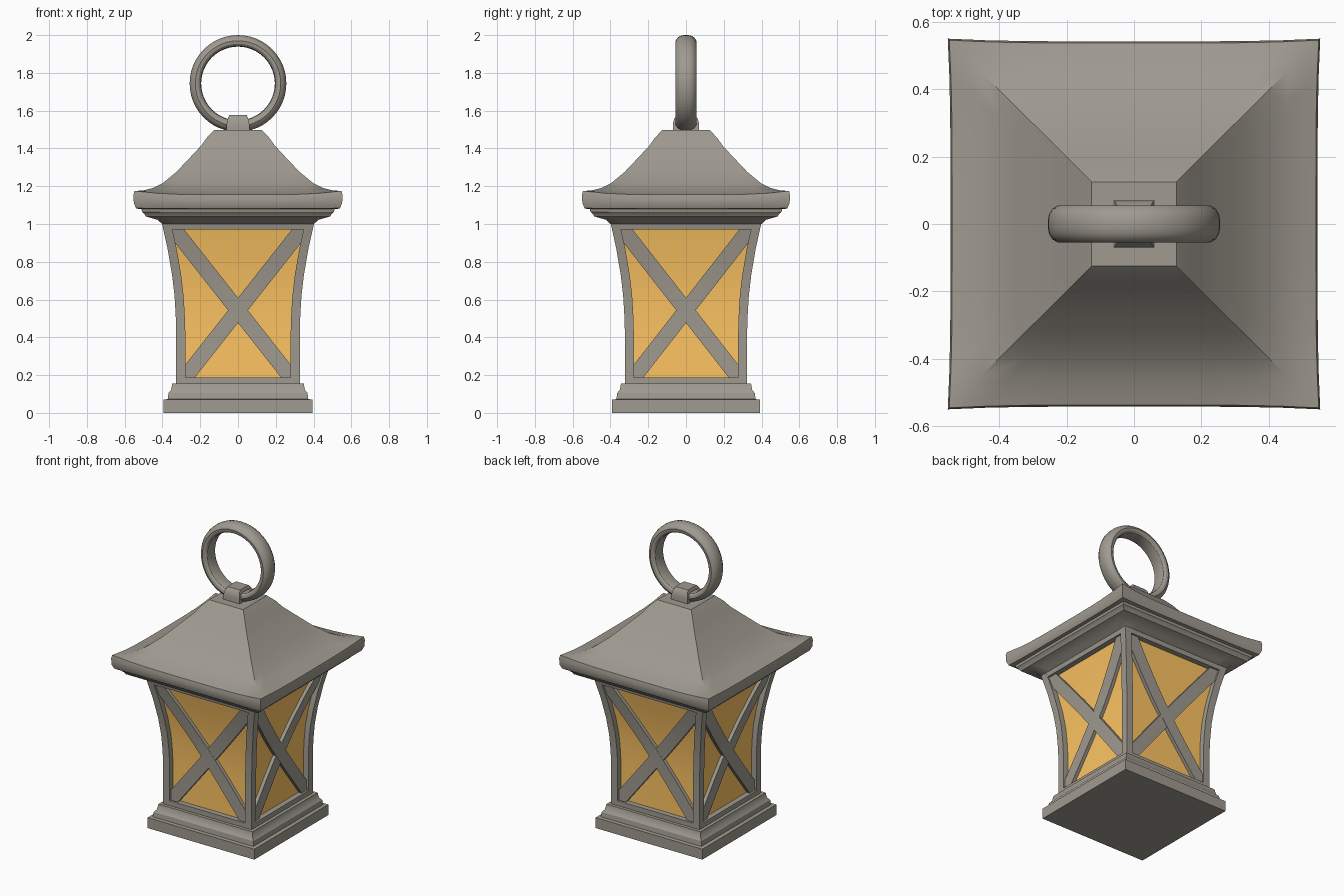
import bpy, math

if "Cube" in bpy.data.objects:
    bpy.data.objects.remove(bpy.data.objects["Cube"])

YS = 0.99  # lantern is a touch shallower than wide
BODY = [(0.15, .327), (0.43, .327), (0.52, .330), (0.62, .336), (0.73, .349), (0.87, .373), (1.0, .402)]


def material(name, color):
    mat = bpy.data.materials.new(name)
    mat.diffuse_color = color
    mat.use_nodes = True
    mat.node_tree.nodes["Principled BSDF"].inputs["Base Color"].default_value = mat.diffuse_color
    return mat


METAL = material("warm_grey_metal", (0.35, 0.325, 0.28, 1))
AMBER = material("amber_glass", (1.0, 0.56, 0.125, 1))


def half(z):
    """Half width of the flared body at height z."""
    z = min(max(z, BODY[0][0]), BODY[-1][0])
    for (a, p), (b, q) in zip(BODY, BODY[1:]):
        if z <= b:
            return p + (q - p) * (z - a) / (b - a)


def make(name, verts, faces, ys=1.0, mat=METAL):
    me = bpy.data.meshes.new(name)
    me.from_pydata([(x, y * ys, z) for x, y, z in verts], [], faces)
    me.materials.append(mat)
    ob = bpy.data.objects.new(name, me)
    bpy.context.collection.objects.link(ob)
    bpy.ops.object.select_all(action='DESELECT')
    ob.select_set(True)
    bpy.context.view_layer.objects.active = ob
    bpy.ops.object.mode_set(mode='EDIT')
    bpy.ops.mesh.select_all(action='SELECT')
    bpy.ops.mesh.normals_make_consistent(inside=False)
    bpy.ops.object.mode_set(mode='OBJECT')
    bpy.ops.object.shade_smooth_by_angle(angle=math.radians(30))
    return ob


def skin(rings, closed=False):
    """Join equal-sized rings of points into a tube, capped unless closed."""
    n = len(rings[0])
    verts = [p for r in rings for p in r]
    faces = []
    for i in range(len(rings) if closed else len(rings) - 1):
        j = (i + 1) % len(rings)
        faces += [(i*n + k, i*n + (k+1) % n, j*n + (k+1) % n, j*n + k) for k in range(n)]
    if not closed:
        faces += [tuple(range(n)), tuple(range(len(verts) - n, len(verts)))]
    return verts, faces


def spin(verts, q):
    """Quarter turns about z."""
    c, s = (1, 0, -1, 0)[q], (0, 1, 0, -1)[q]
    return [(x*c - y*s, x*s + y*c, z) for x, y, z in verts]


def square(r, z, seg=1, flare=0.0, lift=0.0):
    """Square ring whose corners can flare outward and lift."""
    side = []
    for i in range(seg):
        t = -1 + 2 * i / seg
        w = abs(t) ** 4
        side.append((r * t * (1 + flare * w), -r * (1 + flare * w), z + lift * w))
    return [p for q in range(4) for p in spin(side, q)]


# stepped base
base = [(.395, 0), (.395, .07), (.372, .073), (.368, .105), (.354, .122), (.348, .155), (.30, .156)]
make("base", *skin([square(r, z) for r, z in base]), YS)

# amber glass core
make("glass_panes", *skin([square(half(z) - .036, z) for z in
     (.15, .43, .52, .62, .73, .87, .99)]), YS, AMBER)

# four curved corner posts
for q in range(4):
    rings = []
    for z, h in BODY:
        g = h - .048
        rings.append([(-h, -h, z), (-g, -h, z), (-g, -g, z), (-h, -g, z)])
    v, f = skin(rings)
    make(f"corner_post_{q+1}", spin(v, q), f, YS)


def bar(name, a, b, w, recess, q):
    """Bar lying on the curved body face, from a to b in (across, height)."""
    dx, dz = b[0] - a[0], b[1] - a[1]
    d = math.hypot(dx, dz)
    nx, nz = -dz / d * w, dx / d * w
    rings = []
    for i in range(13):
        u, z = a[0] + dx * i / 12, a[1] + dz * i / 12
        p, r = (u + nx, z + nz), (u - nx, z - nz)
        rings.append([(p[0], -half(p[1]) + recess, p[1]), (r[0], -half(r[1]) + recess, r[1]),
                      (r[0], -half(r[1]) + .05, r[1]), (p[0], -half(p[1]) + .05, p[1])])
    v, f = skin(rings)
    make(name, spin(v, q), f, YS)


# rails and crossed bars on every side
for q in range(4):
    bar(f"top_rail_{q+1}", (-.36, .987), (.36, .987), .016, 0, q)
    bar(f"bottom_rail_{q+1}", (-.30, .17), (.30, .17), .018, 0, q)
    for s in (-1, 1):
        bar(f"cross_bar_{q+1}_{'a' if s < 0 else 'b'}", (s*.342, .977), (-s*.29, .175),
            .041, .013 + .0005 * s, q)

# roof: moulded underside, flared eave, concave slopes
roof = [  # half width, height, corner flare, corner lift
    (.385, .995, 0, 0), (.402, 1.0, 0, 0), (.425, 1.022, 0, 0), (.488, 1.04, 0, 0), (.497, 1.055, 0, 0),
    (.508, 1.064, 0, 0), (.512, 1.08, 0, 0), (.535, 1.081, .01, .003), (.544, 1.10, .014, .012),
    (.545, 1.135, .015, .018), (.540, 1.155, .016, .02), (.50, 1.167, .008, .010),
    (.45, 1.187, .003, .003), (.40, 1.215, 0, 0), (.327, 1.275, 0, 0), (.25, 1.356, 0, 0),
    (.195, 1.415, 0, 0), (.165, 1.457, 0, 0), (.126, 1.498, 0, 0)]
make("roof", *skin([square(r, z, 10, f, l) for r, z, f, l in roof]), 0.995)

# lug holding the ring
lug = [(.062, .07, 1.49), (.06, .07, 1.53), (.054, .062, 1.558), (.046, .045, 1.577)]
make("ring_lug", *skin([[(-x, -y, z), (x, -y, z), (x, y, z), (-x, y, z)] for x, y, z in lug]))

# carrying ring: rounded outside, flattish inside
sec = [(.256, .012), (.252, .030), (.242, .046), (.226, .055), (.210, .052), (.199, .042), (.195, .025)]
sec += [(r, -y) for r, y in reversed(sec)]
rings = []
for i in range(48):
    a = 2 * math.pi * i / 48
    rings.append([(r * math.cos(a), y, 1.744 + r * math.sin(a)) for r, y in sec])
make("carry_ring", *skin(rings, True))
